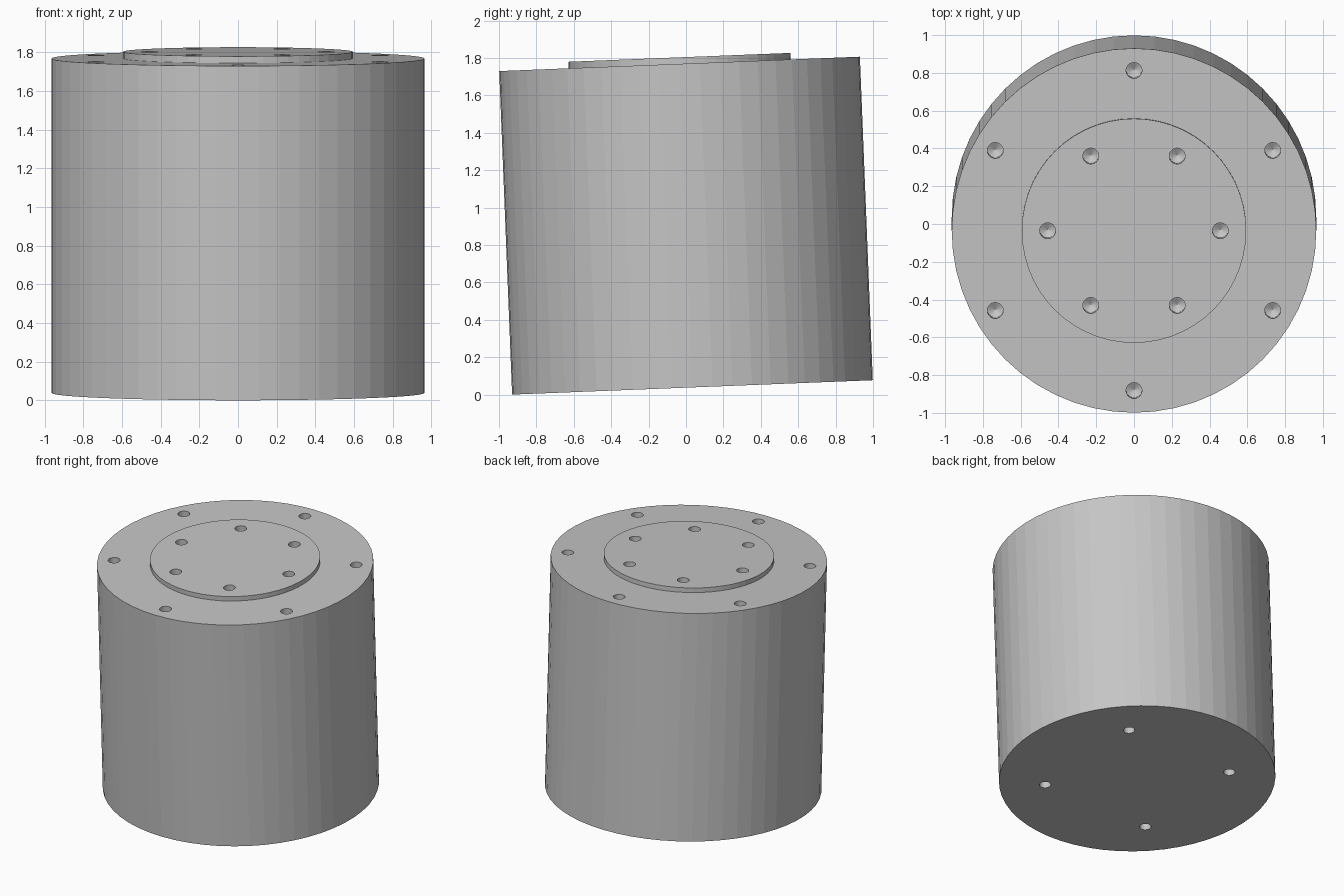
import bpy, bmesh, math
from mathutils import Matrix, Vector

old = bpy.data.objects.get("Cube")
if old:
    bpy.data.objects.remove(old, do_unlink=True)

RADIUS, HEIGHT = 0.965, 1.731
BOSS_RADIUS, BOSS_HEIGHT = 0.594, 0.035
TILT = math.radians(2.28)
SIDES = 56

grey = bpy.data.materials.new("machined grey")
grey.use_nodes = True
colour = (0.56, 0.56, 0.56, 1)
grey.diffuse_color = colour
grey.node_tree.nodes["Principled BSDF"].inputs["Base Color"].default_value = colour


def lathe(bm, profile, sides, place=Matrix()):
    """Turn a bottom-to-top (radius, height) profile into a closed solid."""
    rings = []
    for r, z in profile:
        count = sides if r > 0 else 1
        rings.append([bm.verts.new(place @ Vector((
            r * math.cos(math.tau * i / sides),
            r * math.sin(math.tau * i / sides), z))) for i in range(count)])
    for low, high in zip(rings, rings[1:]):
        for i in range(sides):
            j = (i + 1) % sides
            if len(low) == 1:
                bm.faces.new((low[0], high[j], high[i]))
            else:
                bm.faces.new((low[i], low[j], high[j], high[i]))
    if len(rings[0]) > 1:
        bm.faces.new(rings[0][::-1])
    bm.faces.new(rings[-1])


def make_object(name, bm):
    bmesh.ops.recalc_face_normals(bm, faces=bm.faces[:])
    mesh = bpy.data.meshes.new(name)
    bm.to_mesh(mesh)
    bm.free()
    mesh.materials.append(grey)
    obj = bpy.data.objects.new(name, mesh)
    bpy.context.collection.objects.link(obj)
    return obj


# Cylinder with a raised round boss on top
bm = bmesh.new()
top = HEIGHT + BOSS_HEIGHT
lathe(bm, [(RADIUS, 0), (RADIUS, HEIGHT), (BOSS_RADIUS, HEIGHT), (BOSS_RADIUS, top)], SIDES)
body = make_object("flanged_cylinder", bm)

# Drilled holes with conical ends
bm = bmesh.new()


def drill_circle(count, start, circle, surface, radius, upward):
    depth, tip, clear = 0.12, 0.025, 0.05
    profile = [(0, -depth - tip), (radius, -depth), (radius, clear)]
    for i in range(count):
        a = math.radians(start) + math.tau * i / count
        place = Matrix.Translation((circle * math.cos(a), circle * math.sin(a), surface))
        if not upward:
            place = place @ Matrix.Rotation(math.pi, 4, 'X')
        lathe(bm, profile, 24, place)


drill_circle(6, 30, 0.848, HEIGHT, 0.042, True)
drill_circle(6, 0, 0.457, top, 0.042, True)
drill_circle(4, 45, 0.645, 0, 0.04, False)
drills = make_object("hole_cutter", bm)
drills.hide_render = True

cut = body.modifiers.new("holes", 'BOOLEAN')
cut.operation = 'DIFFERENCE'
cut.solver = 'EXACT'
cut.object = drills
bpy.context.view_layer.objects.active = body
body.select_set(True)
bpy.ops.object.modifier_apply(modifier=cut.name)
bpy.data.objects.remove(drills, do_unlink=True)

# Lean the part slightly forward, resting on its front edge
body.rotation_euler.x = TILT
body.location = (0, HEIGHT * math.sin(TILT) / 2, RADIUS * math.sin(TILT))
